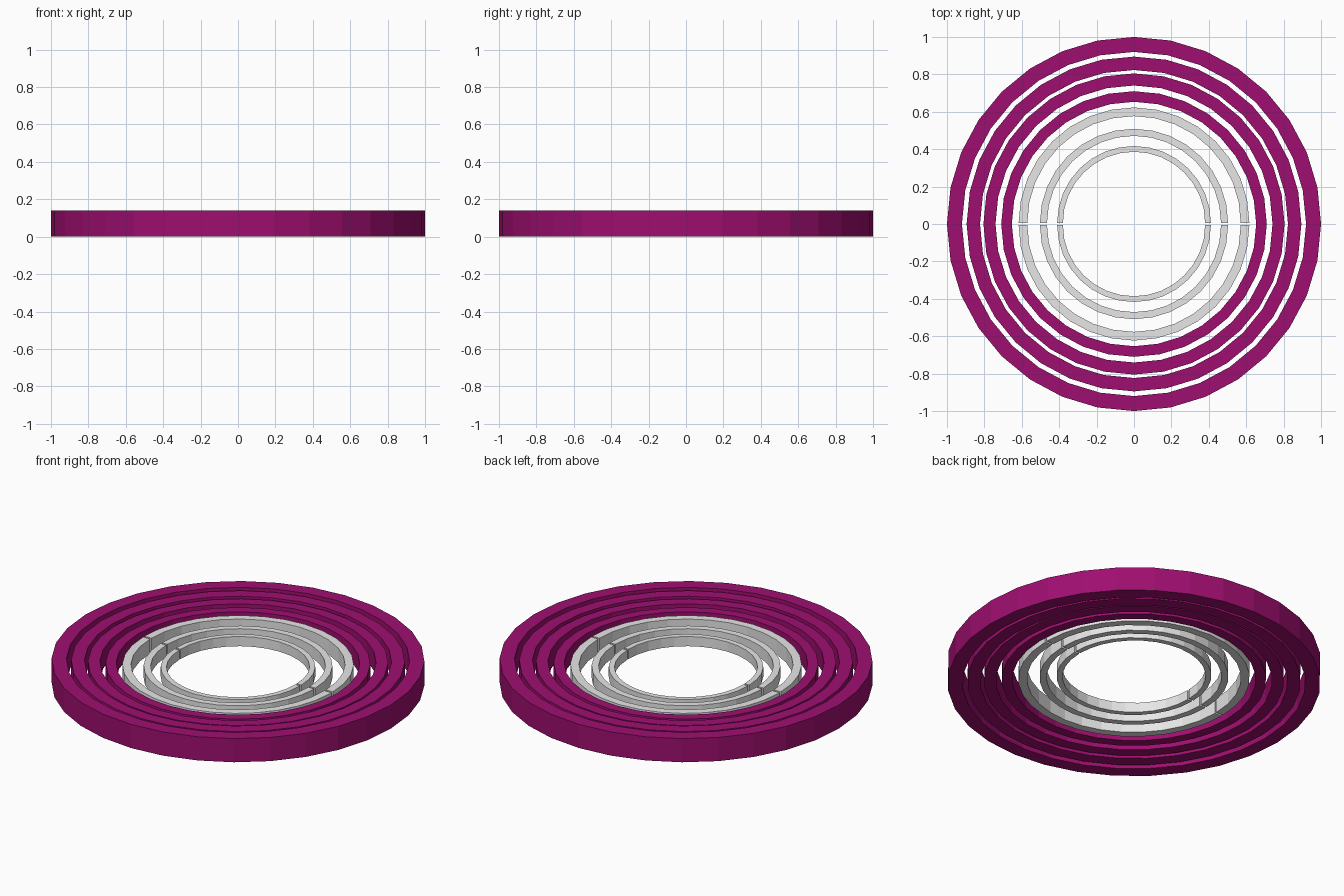
import bpy, bmesh, math

if "Cube" in bpy.data.objects:
    bpy.data.objects.remove(bpy.data.objects["Cube"])

SIDES = 32      # facets per full ring
MID_Z = 0.07    # all rings share this centre height
GAP = 0.006     # each grey half is shifted off the split line by this much


def make_mat(name, rgb):
    m = bpy.data.materials.new(name)
    m.diffuse_color = (*rgb, 1.0)
    m.use_nodes = True
    m.node_tree.nodes["Principled BSDF"].inputs["Base Color"].default_value = m.diffuse_color
    return m


purple = make_mat("magenta purple", (0.345, 0.0045, 0.16))
grey = make_mat("light grey", (0.8, 0.8, 0.8))


def ring(name, outer, inner, height, mat, start=0.0, sweep=2 * math.pi, shift=0.0):
    """Rectangular-section ring, or an arc with capped ends."""
    full = sweep > 6.28
    steps = round(SIDES * sweep / (2 * math.pi))
    bm = bmesh.new()
    h = height / 2
    section = [(inner, -h), (outer, -h), (outer, h), (inner, h)]
    loops = []
    for i in range(steps if full else steps + 1):
        a = start + sweep * i / steps
        loops.append([bm.verts.new((r * math.cos(a), r * math.sin(a) + shift, MID_Z + z))
                      for r, z in section])
    for i in range(steps):
        p, q = loops[i], loops[(i + 1) % len(loops)]
        for k in range(4):
            n = (k + 1) % 4
            bm.faces.new((p[k], p[n], q[n], q[k]))
    if not full:
        bm.faces.new(loops[0])
        bm.faces.new(loops[-1])
    bmesh.ops.recalc_face_normals(bm, faces=bm.faces)
    me = bpy.data.meshes.new(name)
    bm.to_mesh(me)
    bm.free()
    me.materials.append(mat)
    ob = bpy.data.objects.new(name, me)
    bpy.context.collection.objects.link(ob)
    return ob


# outer purple rings: scaled copies of the largest one
for i, r in enumerate((1.0, 0.895, 0.805, 0.71)):
    ring(f"purple_ring_{i + 1}", r, r * 0.92, r * 0.14, purple)

# inner grey rings, each split into a back and a front half
for i, r in enumerate((0.617, 0.503, 0.411)):
    for side, start, s in (("back", 0.0, 1), ("front", math.pi, -1)):
        ring(f"grey_ring_{i + 1}_{side}", r, r * 0.925, r * 0.14, grey,
             start, math.pi, s * GAP)
